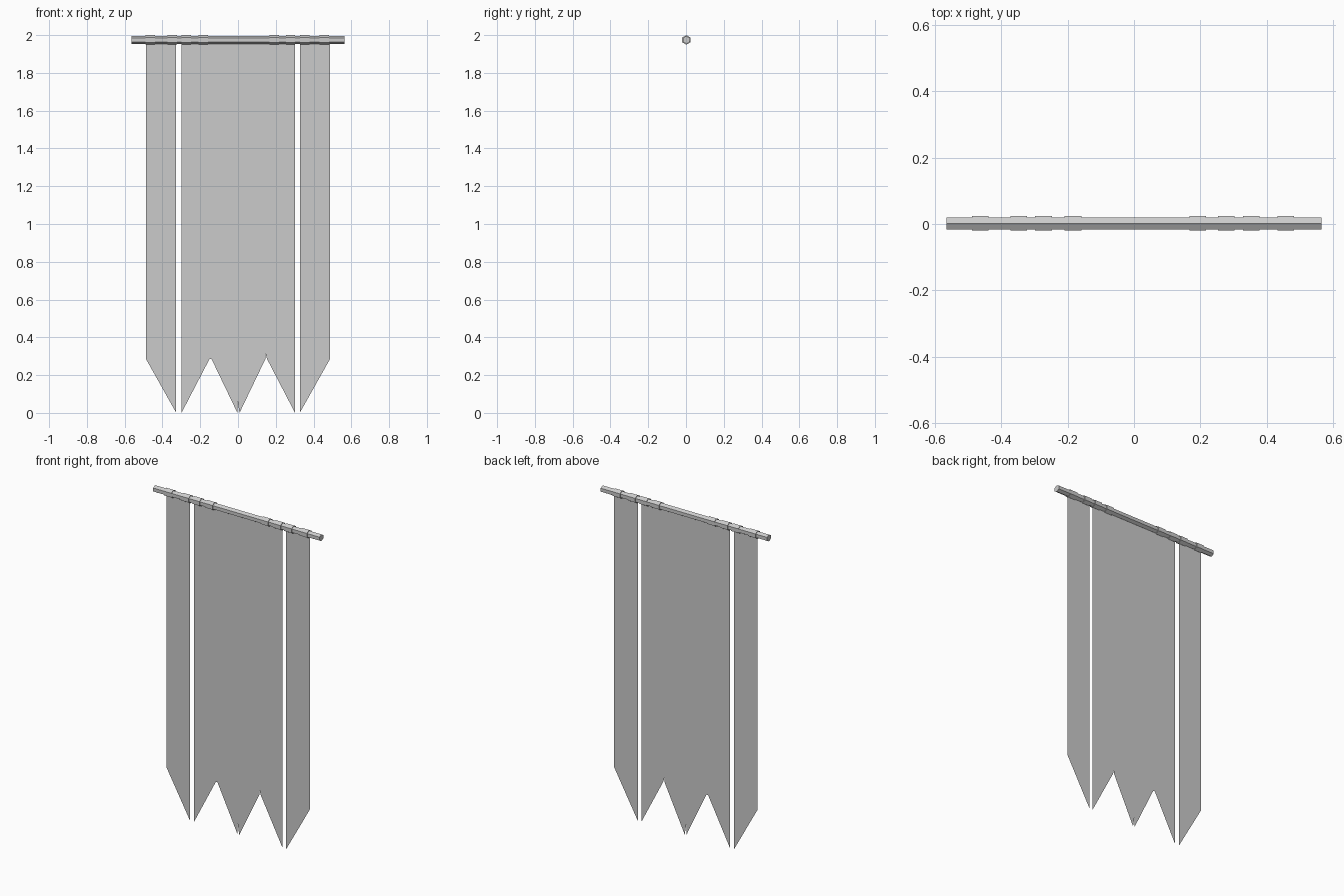
import bpy, bmesh, math

if "Cube" in bpy.data.objects:
    bpy.data.objects.remove(bpy.data.objects["Cube"])

ROD_Y, ROD_Z = 0.002, 1.9745


def make_object(name, bm):
    mesh = bpy.data.meshes.new(name)
    bm.to_mesh(mesh)
    bm.free()
    obj = bpy.data.objects.new(name, mesh)
    bpy.context.collection.objects.link(obj)
    return obj


def hex_bar(name, x0, x1, r):
    # six-sided bar along x with a corner pointing up
    bm = bmesh.new()
    ends = []
    for x in (x0, x1):
        ends.append([bm.verts.new((x, ROD_Y + r * math.sin(i * math.pi / 3),
                                   ROD_Z + r * math.cos(i * math.pi / 3)))
                     for i in range(6)])
    a, b = ends
    for i in range(6):
        j = (i + 1) % 6
        bm.faces.new((a[i], a[j], b[j], b[i]))
    bm.faces.new(a[::-1])
    bm.faces.new(b)
    bmesh.ops.recalc_face_normals(bm, faces=bm.faces)
    return make_object(name, bm)


def cloth(name, outline):
    # thin flat sheet in the xz plane, drifting very slightly in y
    bm = bmesh.new()
    bm.faces.new([bm.verts.new((x, 0.001, z)) for x, z in outline])
    bmesh.ops.triangulate(bm, faces=bm.faces)
    bmesh.ops.recalc_face_normals(bm, faces=bm.faces)
    for f in bm.faces:
        if f.normal.y > 0:
            f.normal_flip()
    return make_object(name, bm)


# hanging rod
hex_bar("rod", -0.565, 0.565, 0.021)

# cloth loops around the rod
for i, x in enumerate((-0.464, -0.347, -0.273, -0.184, 0.192, 0.278, 0.353, 0.457)):
    hex_bar(f"rod_loop_{i + 1}", x - 0.025, x + 0.025, 0.0255)

# outer strips with slanted ends
TOP, SHOULDER, SLIT = 1.958, 0.285, 1.34
for name, s in (("left_strip", -1), ("right_strip", 1)):
    cloth(name, [(s * 0.487, TOP), (s * 0.487, SHOULDER),
                 (s * 0.327, 0.0), (s * 0.327, TOP)])

# centre panel, slit into four pointed tails
cloth("centre_panel", [
    (-0.300, TOP), (-0.299, 0.0), (-0.151, SHOULDER),
    (-0.157, 0.7), (-0.156, SLIT), (-0.143, SLIT), (-0.140, SHOULDER),
    (-0.003, 0.0), (-0.004, SLIT), (0.009, SLIT), (0.008, 0.0),
    (0.145, SHOULDER), (0.145, SLIT), (0.161, SLIT), (0.154, SHOULDER),
    (0.302, 0.0), (0.302, TOP)])
